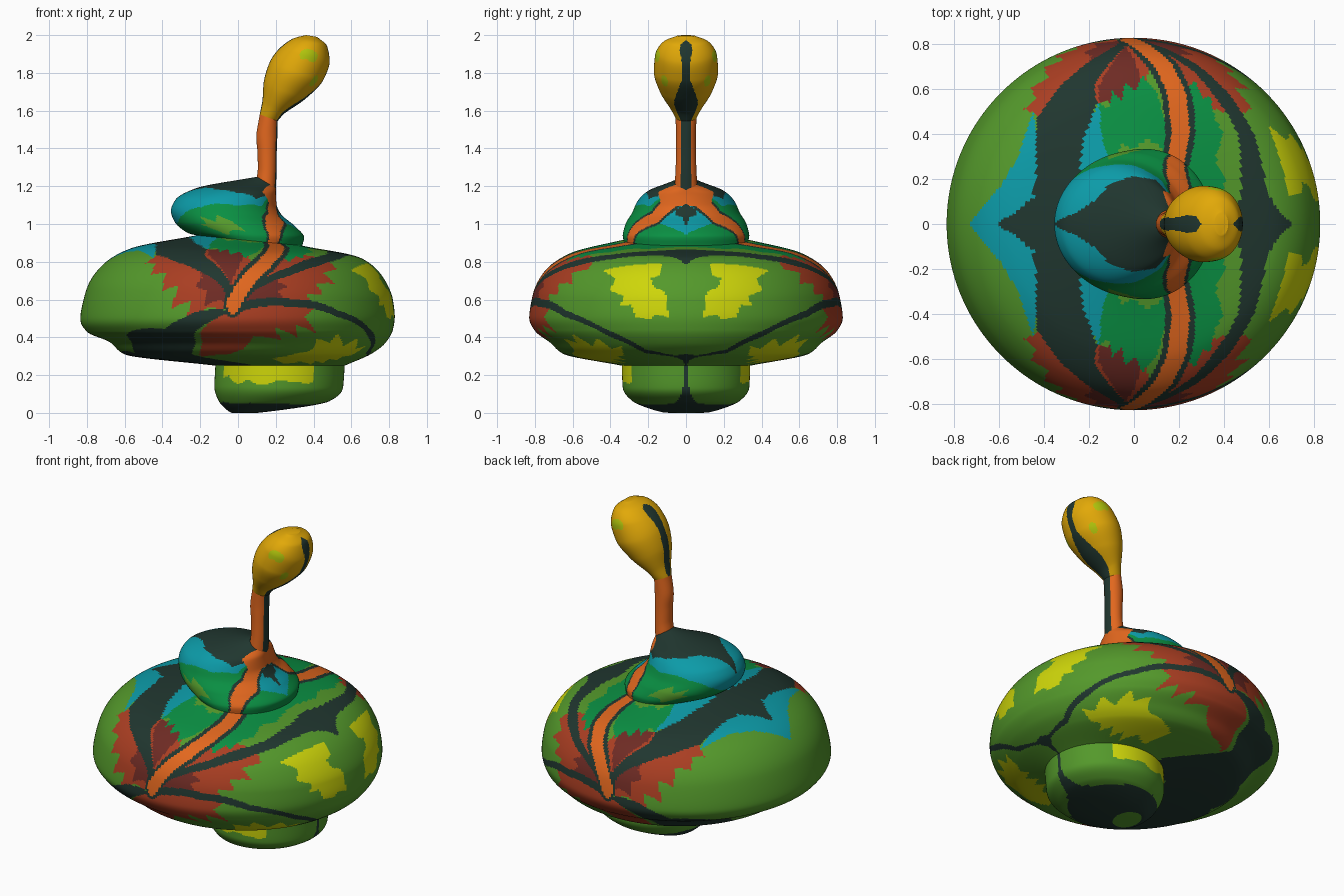
import bpy, math
from mathutils import Vector
from mathutils.geometry import intersect_point_line

cube = bpy.data.objects.get("Cube")
if cube:
    bpy.data.objects.remove(cube, do_unlink=True)

PALETTE = {
    "leaf_green": "54992b", "dark_slate": "20362f", "teal": "0c9ba8", "emerald": "0a9043",
    "rust": "aa3e22", "maroon": "6e2b24", "orange": "e2671e", "yellow": "ced60a",
    "gold": "e2a908", "lime": "b0c40c",
}
NAMES = list(PALETTE)


def linear(byte):
    c = byte / 255
    return c / 12.92 if c < 0.04 else ((c + 0.055) / 1.055) ** 2.4


def make_material(name, code):
    mat = bpy.data.materials.new(name)
    mat.use_nodes = True
    colour = [linear(b) for b in bytes.fromhex(code)] + [1.0]
    mat.diffuse_color = colour
    shader = mat.node_tree.nodes["Principled BSDF"]
    shader.inputs["Base Color"].default_value = colour
    shader.inputs["Roughness"].default_value = 0.8
    return mat


MATERIALS = [make_material(name, code) for name, code in PALETTE.items()]


def smooth_rings(rings, steps):
    """Interpolate the rings with a curve that never overshoots."""
    deltas = [[b - a for a, b in zip(r, s)] for r, s in zip(rings, rings[1:])]

    def slope(d, e):
        return 2 * d * e / (d + e) if d * e > 0 else 0

    inner = [[slope(d, e) for d, e in zip(p, q)] for p, q in zip(deltas, deltas[1:])]
    slopes = [deltas[0]] + inner + [deltas[-1]]
    result = []
    for i in range(len(rings) - 1):
        for k in range(steps):
            t = k / steps
            h = (1 + 2 * t) * (1 - t) ** 2
            g, f = t * (1 - t) ** 2, t * t * (t - 1)
            result.append([h * a + (1 - h) * b + g * m + f * n for a, b, m, n in
                           zip(rings[i], rings[i + 1], slopes[i], slopes[i + 1])])
    return result + [rings[-1]]


def loft(name, base, rings, segments, steps, cap_start=False, cap_end=False):
    """Loft tilted rings: left x, left z, right x, right z, half depth, paint radius."""
    rows = smooth_rings(rings, steps)
    turn = math.tau / segments
    verts, faces, chart = [], [], []
    for xl, zl, xr, zr, depth, _ in rows:
        for j in range(segments):
            c, s = math.cos(j * turn), math.sin(j * turn)
            verts.append(((xl + xr + (xr - xl) * c) / 2, depth * s, (zl + zr + (zr - zl) * c) / 2))
    for i in range(len(rows) - 1):
        radius = (rows[i][5] + rows[i + 1][5]) / 2
        low, high = i * segments, (i + 1) * segments
        for j in range(segments):
            k = (j + 1) % segments
            faces.append((low + j, low + k, high + k, high + j))
            angle = (j + 0.5) * turn
            chart.append((radius * math.cos(angle), abs(radius * math.sin(angle))))
    if cap_start:
        faces.append(tuple(reversed(range(segments))))
        chart.append((0, 0))
    if cap_end:
        faces.append(tuple(range(len(verts) - segments, len(verts))))
        chart.append((0, 0))
    mesh = bpy.data.meshes.new(name)
    mesh.from_pydata(verts, [], faces)
    for mat in MATERIALS:
        mesh.materials.append(mat)
    obj = bpy.data.objects.new(name, mesh)
    bpy.context.collection.objects.link(obj)
    bpy.ops.object.select_all(action="DESELECT")
    obj.select_set(True)
    bpy.context.view_layer.objects.active = obj
    bpy.ops.object.shade_smooth_by_angle()
    for face in mesh.polygons:
        face.material_index = NAMES.index(base)
    return mesh, chart


def inside(u, v, points):
    hit = False
    for (a, b), (c, d) in zip(points, points[1:] + points[:1]):
        if (b > v) != (d > v) and u < a + (v - b) * (c - a) / (d - b):
            hit = not hit
    return hit


def paint(part, colour, *points):
    """Colour the faces inside an outline, mirrored front to back."""
    us, vs = zip(*points)
    index = NAMES.index(colour)
    for face, (u, v) in zip(part[0].polygons, part[1]):
        if min(us) < u < max(us) and min(vs) < v < max(vs) and inside(u, v, points):
            face.material_index = index


def stripe(part, colour, width, *points):
    """Colour the faces within a distance of a path."""
    path = [Vector(p) for p in points]
    index = NAMES.index(colour)
    for face, uv in zip(part[0].polygons, part[1]):
        p = Vector(uv)
        for a, b in zip(path, path[1:]):
            t = intersect_point_line(p, a, b)[1]
            if (a.lerp(b, min(max(t, 0), 1)) - p).length < width:
                face.material_index = index


# Foot
foot = loft("foot", "leaf_green", [
    (0, 0, .1, 0, .06, .06), (-.03, 0, .13, .003, .11, .12), (-.1, .06, .48, .06, .28, .5),
    (-.125, .14, .555, .13, .335, .75), (-.12, .25, .565, .25, .34, 1)], 192, 14, cap_start=True)
paint(foot, "yellow", (-.9, .5), (-.75, .42), (-.7, .55), (-.5, .6), (-.42, .74), (-.2, .75),
      (0, .85), (.2, .8), (.42, .7), (.55, .9), (0, 1.1), (-.9, .7))
paint(foot, "dark_slate", (-.5, 0), (-.45, .2), (-.2, .42), (.1, .45), (.3, .3), (.45, .1),
      (.7, .04), (1, .03), (1, 0))
stripe(foot, "leaf_green", .1, (0, 0), (.01, 0))

# Wide body
body = loft("body", "leaf_green", [
    (-.12, .25, .565, .25, .34, 1.58), (-.6, .31, .71, .315, .65, 1.26),
    (-.68, .375, .78, .37, .72, 1.18), (-.8, .43, .82, .44, .8, 1.11),
    (-.835, .5, .83, .51, .83, 1.03), (-.8, .66, .82, .6, .81, .93),
    (-.72, .78, .77, .715, .75, .8), (-.57, .87, .65, .82, .61, .62),
    (-.22, .94, .34, .885, .33, .33)], 400, 18)
POLE = (-.04, 1)

# Yellow patches
paint(body, "yellow", (.68, .13), (.77, .15), (.78, .2), (.84, .19), (.88, .12), (.96, .12),
      (1.03, .11), (1, .2), (1.02, .24), (.98, .33), (.9, .34), (.875, .415), (.84, .37),
      (.76, .45), (.71, .4), (.6, .46))
paint(body, "yellow", (.38, 1.25), (.5, 1.15), (.6, 1.08), (.58, 1), (.7, .95), (.72, .87),
      (.85, .85), (.9, .72), (1, .7), (1.05, .58), (1.1, .68), (1.05, .8), (1.1, .9), (.95, 1),
      (.98, 1.15), (.8, 1.2), (.75, 1.35), (.55, 1.35), (.4, 1.45), (.2, 1.52), (.2, 1.35))

# Rust flames around the side poles
paint(body, "rust", (-.48, .5), (-.55, .54), (-.49, .59), (-.53, .66), (-.43, .71), (-.48, .8),
      (-.37, .82), (-.42, .9), (-.29, .92), (-.34, .98), (-.2, .97), POLE, (-.1, .8), (-.3, .6))
paint(body, "rust", POLE, (.32, .91), (.46, .86), (.4, .83), (.5, .77), (.43, .74), (.54, .66),
      (.45, .64), (.52, .54), (.45, .5), (.2, .75))
paint(body, "rust", POLE, (.32, .91), (.48, .86), (.44, .93), (.57, .98), (.4, 1), (.42, 1.07),
      (.25, 1.06), (.29, 1.13), (.08, 1.14), (-.05, 1.22), (-.23, 1.25), (-.56, 1.18), (-.16, 1.03))
paint(body, "rust", (-.25, .55), (0, .55), (.05, .8), POLE, (-.2, .7))
paint(body, "rust", POLE, (.15, .6), (.24, .54), (.4, .5), (.25, .75))
paint(body, "maroon", (-.05, .98), (-.12, .86), (-.25, .74), (-.23, .82), (-.27, .86), (-.2, .9),
      (-.21, .96), (-.12, .95))
paint(body, "maroon", (-.02, .98), (.1, .86), (.22, .77), (.21, .83), (.28, .84), (.22, .88),
      (.3, .92), (.1, .96))
paint(body, "maroon", (-.2, .55), (0, .55), (-.02, .75), (-.06, .88), (-.12, .78), (-.2, .63))

# Emerald and teal shoulders
paint(body, "emerald", (-.2, .54), (-.24, .4), (-.33, 0), (.1, 0), (.1, .4), (.06, .6), (0, .68),
      (-.03, .6), (-.08, .64), (-.1, .56), (-.14, .6), (-.16, .52))
paint(body, "emerald", (.2, .1), (.2, .62), (.25, .66), (.27, .57), (.31, .58), (.32, .48),
      (.36, .4), (.33, .3), (.38, .2), (.36, 0), (.2, 0))
paint(body, "leaf_green", (-.18, .28), (-.12, .36), (-.08, .33), (0, .38), (.08, .34), (.08, .2))
paint(body, "teal", (-.2, .55), (-.3, .38), (-.37, .2), (-.37, 0), (-.2, 0), (-.2, .3), (-.21, .4))
paint(body, "teal", (-.82, 0), (-.65, .17), (-.57, .3), (-.5, .52), (-.45, .2), (-.5, 0))

# Slate bands and rim line
paint(body, "dark_slate", (-.67, 0), (-.58, .05), (-.51, .12), (-.49, .25), (-.48, .49), (-.37, .65),
      (-.26, .76), (-.12, .88), POLE, (-.02, .95), (-.1, .82), (-.22, .64), (-.21, .54),
      (-.29, .38), (-.35, .15), (-.35, 0))
paint(body, "dark_slate", (.7, 0), (.63, .04), (.58, .1), (.55, .2), (.51, .41), (.42, .59),
      (.27, .77), (.12, .88), POLE, (.14, .82), (.26, .7), (.38, .51), (.43, .4), (.45, .15), (.43, 0))
paint(body, "dark_slate", POLE, (-.25, .97), (-.53, .96), (-1.12, .55), (-1.28, 0), (-1.7, 0),
      (-1.2, 1.2), (-.6, 1.45), (-.57, 1.12), (-.16, 1.03))
stripe(body, "dark_slate", .018, POLE, (.32, .91), (.65, .78), (.95, .6), (1.18, .39), (1.32, .1), (1.38, 0))
paint(body, "dark_slate", (1.27, 0), (1.29, .12), (1.36, .1), (1.45, .04), (1.6, .03), (1.6, 0))

# Orange ribbon with slate edges
ribbon = [(-.03, .97), (.04, .85), (.11, .73), (.15, .6), (.165, .4), (.15, .28)]
stripe(body, "dark_slate", .07, *ribbon[1:])
stripe(body, "dark_slate", .06, *ribbon[:2])
stripe(body, "orange", .043, *ribbon)

# Leaning cap
cap = loft("cap", "emerald", [
    (-.22, .94, .34, .885, .33, .8), (-.26, .95, .35, .93, .335, .75),
    (-.335, 1.01, .3, .99, .32, .62), (-.355, 1.07, .23, 1.05, .285, .5),
    (-.33, 1.13, .205, 1.1, .26, .4), (-.22, 1.19, .2, 1.16, .2, .25),
    (.1, 1.25, .2, 1.19, .06, .08)], 224, 12)
paint(cap, "leaf_green", (-.38, .5), (-.3, .55), (-.28, .47), (-.18, .58), (-.1, .52), (0, .6),
      (.05, .7), (-.1, .68), (-.25, .72))
paint(cap, "teal", (-.7, 0), (-.58, .22), (-.42, .33), (-.2, .41), (.1, .42), (.3, .3), (.2, 0))
paint(cap, "teal", (.38, 0), (.48, .32), (.6, .18), (.73, 0))
paint(cap, "dark_slate", (-.5, 0), (-.4, .03), (-.28, .07), (-.2, .13), (-.13, .21), (0, .27),
      (.12, .27), (.2, .28), (.25, .08), (.2, 0))
arm = [(.1, .06), (.18, .12), (.37, .14), (.45, .3), (.38, .56), (.35, .75)]
stripe(cap, "dark_slate", .09, *arm[2:])
stripe(cap, "orange", .065, *arm)
paint(cap, "orange", (.08, 0), (.1, .08), (.38, .14), (.42, 0))
paint(cap, "dark_slate", (.39, 0), (.44, .09), (.5, .1), (.52, .04), (.63, 0))

# Stem
stem = loft("stem", "orange", [
    (.1, 1.245, .2, 1.18, .06, 1), (.105, 1.3, .204, 1.28, .055, 1), (.103, 1.38, .205, 1.38, .053, 1),
    (.097, 1.46, .208, 1.46, .053, 1), (.115, 1.58, .21, 1.545, .055, 1)], 96, 8)
paint(stem, "dark_slate", (.86, 0), (.86, .5), (1.1, .5), (1.1, 0))

# Bulb
bulb = loft("bulb", "gold", [
    (.115, 1.58, .21, 1.545, .055, 1), (.13, 1.66, .24, 1.58, .085, .88),
    (.135, 1.74, .36, 1.665, .138, .72), (.165, 1.85, .45, 1.76, .17, .53),
    (.22, 1.93, .485, 1.86, .163, .36), (.3, 1.985, .472, 1.94, .12, .2),
    (.36, 2, .42, 1.99, .05, .08)], 200, 14, cap_end=True)
paint(bulb, "dark_slate", (1.1, 0), (.9, .5), (.75, .47), (.67, .44), (.65, .26), (.6, .15),
      (.53, .07), (.36, .05), (.25, .06), (.18, .05), (.12, 0))
paint(bulb, "dark_slate", (-1.1, 0), (-.9, .35), (-.72, .14), (-.5, .08), (-.32, .08), (-.24, .06), (-.2, 0))
stripe(bulb, "lime", .055, (-.01, .35), (.13, .33))
stripe(bulb, "lime", .05, (.39, .4), (.43, .36))
